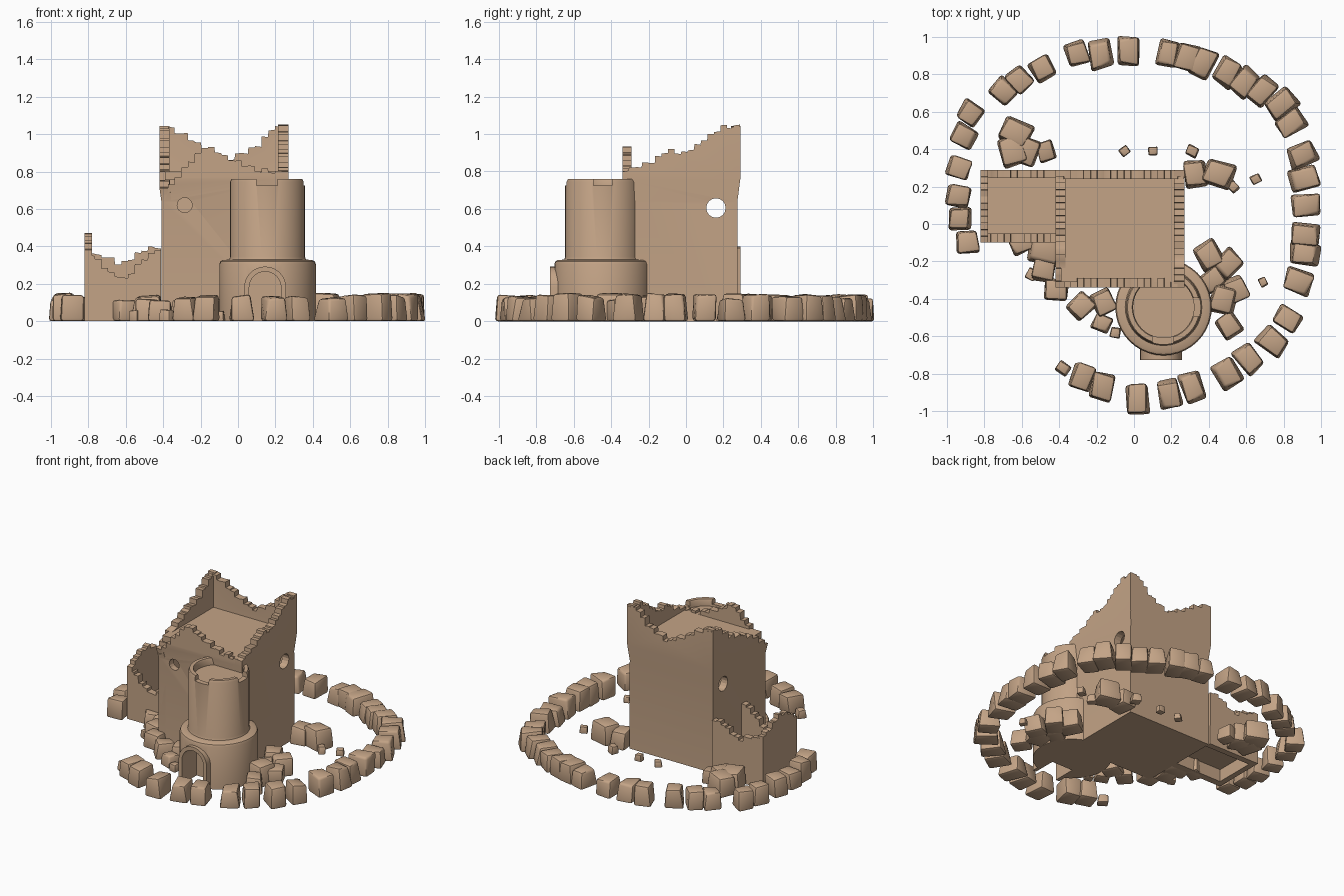
import bpy, bmesh, math, random
from mathutils import Matrix, Vector

if "Cube" in bpy.data.objects:
    bpy.data.objects.remove(bpy.data.objects["Cube"])

random.seed(4)
mat = bpy.data.materials.new("sandstone")
mat.diffuse_color = (0.55, 0.37, 0.24, 1)
mat.use_nodes = True
mat.node_tree.nodes["Principled BSDF"].inputs["Base Color"].default_value = mat.diffuse_color
solid = []


def add(name, bm, cutter=False):
    bmesh.ops.recalc_face_normals(bm, faces=bm.faces)
    me = bpy.data.meshes.new(name)
    bm.to_mesh(me)
    bm.free()
    ob = bpy.data.objects.new(name, me)
    bpy.context.collection.objects.link(ob)
    if cutter:
        ob.hide_render = True
        ob.display_type = 'WIRE'
    else:
        me.materials.append(mat)
        solid.append(ob)
    return ob


def box(name, lo, hi, cutter=False):
    bm = bmesh.new()
    bmesh.ops.create_cube(bm, size=1)
    for v in bm.verts:
        v.co = Vector([lo[i] + (v.co[i] + 0.5) * (hi[i] - lo[i]) for i in range(3)])
    return add(name, bm, cutter)


def prism(pts, axis, a, b):
    """Extrude a (u, z) outline along the other horizontal axis, from a to b."""
    bm = bmesh.new()
    place = (lambda u, z: (u, a, z)) if axis == 'x' else (lambda u, z: (a, u, z))
    f = bm.faces.new([bm.verts.new(place(u, z)) for u, z in pts])
    r = bmesh.ops.extrude_face_region(bm, geom=[f])
    d = Vector((0, b - a, 0) if axis == 'x' else (b - a, 0, 0))
    bmesh.ops.translate(bm, vec=d, verts=[g for g in r["geom"] if isinstance(g, bmesh.types.BMVert)])
    return bm


def cut(ob, cutter):
    m = ob.modifiers.new("cut", 'BOOLEAN')
    m.operation = 'DIFFERENCE'
    m.solver = 'EXACT'
    m.object = cutter


def interp(tops, u):
    for (u0, z0), (u1, z1) in zip(tops, tops[1:]):
        if u <= u1:
            return z0 + (z1 - z0) * (u - u0) / (u1 - u0)
    return tops[-1][1]


def ruined_wall(name, axis, a, b, tops, flare=False):
    """Wall with a stepped broken top following the control points."""
    u0, u1 = tops[0][0], tops[-1][0]
    n = round((u1 - u0) / 0.036)
    w = (u1 - u0) / n
    pts = [(u1, 0), (u0, 0)]
    for i in range(n):
        z = interp(tops, u0 + (i + 0.5) * w) + (0.009 if i % 2 else -0.004) + random.uniform(-.004, .004)
        pts += [(u0 + i * w, z), (u0 + (i + 1) * w - 0.002, z + random.uniform(-.006, .006))]
    bm = prism(pts, axis, a, b)
    if flare:
        for z in (0.64, 0.76):
            bmesh.ops.bisect_plane(bm, geom=bm.verts[:] + bm.edges[:] + bm.faces[:],
                                   plane_co=(0, 0, z), plane_no=(0, 0, 1))
        for v in bm.verts:
            if v.co.z < 0.645:
                v.co.x = -0.07 + (v.co.x + 0.07) * 0.97
                v.co.y = -0.02 + (v.co.y + 0.02) * 0.95
    return add(name, bm)


# Square keep: four broken walls, roof slab and base
back = ruined_wall("keep_back_wall", 'x', 0.24, 0.29,
                   [(-.41, 1.04), (-.35, 1.03), (-.2, .94), (-.05, .86), (.1, .93), (.19, 1.03), (.27, 1.04)], True)
front = ruined_wall("keep_front_wall", 'x', -0.34, -0.29,
                    [(-.41, .65), (-.3, .8), (-.17, .94), (-.05, .87), (.1, .81), (.27, .79)], True)
left = ruined_wall("keep_left_wall", 'y', -0.42, -0.365,
                   [(-.34, .7), (-.2, .8), (-.05, .88), (.1, .93), (.22, 1.03), (.29, 1.04)], True)
right = ruined_wall("keep_right_wall", 'y', 0.215, 0.27,
                    [(-.34, .8), (-.2, .84), (-.1, .91), (0, .9), (.15, 1.0), (.2, 1.035), (.29, 1.04)], True)
box("keep_roof", (-.39, -.31, .755), (.24, .265, .8))
box("keep_base", (-.38, -.3, 0), (.22, .25, .02))


# Round windows
def window(name, loc, r, axis, depth):
    bm = bmesh.new()
    bmesh.ops.create_cone(bm, cap_ends=True, segments=16, radius1=r, radius2=r, depth=depth)
    rot = Matrix.Rotation(math.pi / 2, 4, 'X' if axis == 'y' else 'Y')
    bmesh.ops.transform(bm, matrix=Matrix.Translation(loc) @ rot, verts=bm.verts)
    return add(name, bm, True)


side_cut = window("side_window_cutter", (-.07, .16, .605), .052, 'x', 1.2)
cut(left, side_cut)
cut(right, side_cut)
cut(front, window("front_window_cutter", (-.285, -.32, .62), .04, 'y', .2))

# Low ruined side room
ruined_wall("room_left_wall", 'y', -.82, -.78, [(-.1, .37), (0, .44), (.1, .46), (.2, .4), (.29, .37)])
ruined_wall("room_front_wall", 'x', -.1, -.05, [(-.8, .38), (-.7, .27), (-.6, .22), (-.5, .33), (-.41, .39)])
ruined_wall("room_back_wall", 'x', .245, .29, [(-.8, .37), (-.7, .34), (-.62, .3), (-.5, .38), (-.41, .4)])
box("room_floor", (-.8, -.08, .09), (-.4, .27, .11))

# Round tower, turned from a profile
TX, TY = 0.158, -0.445
profile = [(0, 0), (.258, 0), (.258, .305), (.252, .32), (.24, .326), (.205, .33), (.2, .345), (.2, .745),
           (.193, .76), (.168, .76), (.163, .75), (.163, .71), (0, .71)]
bm = bmesh.new()
vs = [bm.verts.new((TX + r, TY, z)) for r, z in profile]
es = [bm.edges.new(p) for p in zip(vs, vs[1:])]
bmesh.ops.spin(bm, geom=vs + es, cent=(TX, TY, 0), axis=(0, 0, 1), angle=2 * math.pi, steps=40)
bmesh.ops.remove_doubles(bm, verts=bm.verts, dist=1e-4)
tower = add("round_tower", bm)
cut(tower, box("rim_notch_front_cutter", (.1, -.7, .725), (.21, -.55, .9), True))
cut(tower, box("rim_notch_side_cutter", (.27, -.495, .725), (.42, -.395, .9), True))


# Arched porch and doorway
def arch(cx, hw, z0, spring):
    return [(cx + hw, z0)] + [(cx + hw * math.cos(t * math.pi / 16), spring + hw * math.sin(t * math.pi / 16))
                              for t in range(17)] + [(cx - hw, z0)]


porch = add("porch", prism(arch(.145, .112, 0, .18), 'x', -.727, -.6))
door_cut = add("doorway_cutter", prism(arch(.145, .085, -.05, .18), 'x', -.8, -.56), True)
cut(porch, door_cut)
cut(tower, door_cut)


# Loose stones
def stone(name, x, y, sx, sy, sz, ang):
    bm = bmesh.new()
    bmesh.ops.create_cube(bm, size=1)
    for v in bm.verts:
        taper = 0.86 if v.co.z > 0 else 1.0
        j = [random.uniform(-.08, .08) for _ in range(3)]
        z = v.co.z + 0.5 + (j[2] if v.co.z > 0 else 0)
        v.co = ((v.co.x * taper + j[0]) * sx, (v.co.y * taper + j[1]) * sy, z * sz)
    bmesh.ops.bevel(bm, geom=bm.edges[:], offset=min(sx, sy, sz) * 0.13, segments=2, profile=0.5, affect='EDGES')
    low = min(v.co.z for v in bm.verts)
    bmesh.ops.transform(bm, matrix=Matrix.Translation((x, y, -low)) @ Matrix.Rotation(ang, 4, 'Z'), verts=bm.verts)
    add(name, bm)


# Outer ring of stones
ring = [(.9, .37), (.91, .24), (.925, .10), (.91, -.06), (.91, -.16), (.88, -.31), (.82, -.51), (.74, -.63),
        (.61, -.72), (.5, -.8), (.31, -.87), (.19, -.91), (.02, -.93), (-.17, -.87), (-.275, -.82), (-.89, -.1),
        (-.935, .03), (-.935, .15), (-.935, .3), (-.91, .47), (-.88, .59), (-.7, .71), (-.61, .77), (-.49, .83),
        (-.3, .91), (-.18, .91), (-.03, .925), (.18, .91), (.28, .89), (.37, .86), (.5, .81), (.59, .76),
        (.68, .71), (.79, .64), (.84, .54)]
for i, (x, y) in enumerate(ring):
    big = 0.155 if x > -0.3 else 0.125
    stone(f"ring_stone_{i}", x, y, big, .12, random.uniform(.12, .145), math.atan2(y, x))

# Fallen rubble: x, y, size
rubble = [(-.63, .49, .15), (-.65, .39, .15), (-.58, .39, .14), (-.47, .39, .1), (-.05, .39, .045), (.1, .39, .05),
          (.31, .39, .06), (.33, .27, .13), (.45, .27, .15), (.53, .2, .055), (.65, .24, .05), (.4, -.17, .14),
          (.5, -.21, .13), (.42, -.3, .12), (.55, -.35, .12), (.48, -.41, .15), (.51, -.54, .12), (.69, -.31, .045),
          (-.28, -.44, .12), (-.16, -.42, .12), (-.17, -.53, .09), (-.1, -.58, .055), (-.48, -.24, .13),
          (-.42, -.35, .12), (-.55, -.27, .06), (-.48, -.14, .14), (-.6, -.1, .12), (-.38, -.77, .065)]
for i, (x, y, s) in enumerate(rubble):
    stone(f"rubble_{i}", x, y, s * 1.1, s * .95, s * .95, random.uniform(0, 3.14))

# Soft shading with crisp edges
bpy.ops.object.select_all(action='DESELECT')
for ob in solid:
    ob.select_set(True)
bpy.context.view_layer.objects.active = solid[0]
bpy.ops.object.shade_smooth_by_angle(angle=math.radians(38))
